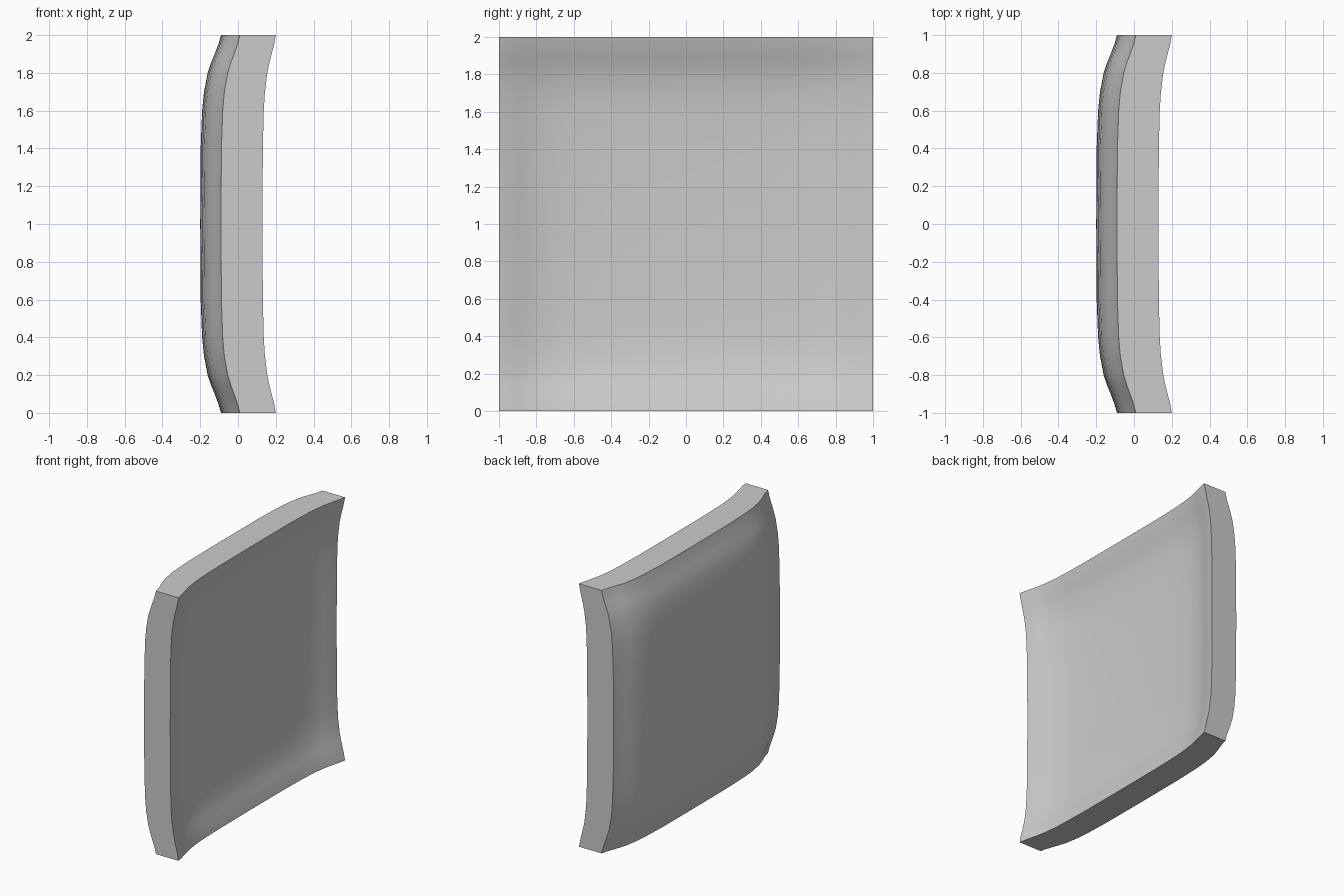
import bpy, bmesh, math

cube = bpy.data.objects.get("Cube")
if cube:
    bpy.data.objects.remove(cube, do_unlink=True)

# One plain material
grey = bpy.data.materials.new("light grey")
grey.use_nodes = True
colour = (0.6, 0.6, 0.6, 1)
grey.diffuse_color = colour
grey.node_tree.nodes["Principled BSDF"].inputs["Base Color"].default_value = colour

# Flare profile: distance from the middle -> share of the full sweep
PROFILE = [(0, 0), (0.4, 0.02), (0.6, 0.09), (0.7, 0.18), (0.8, 0.36),
           (0.85, 0.51), (0.9, 0.69), (0.95, 0.87), (1, 1)]


def flare(t):
    t = abs(t)
    for (t0, g0), (t1, g1) in zip(PROFILE, PROFILE[1:]):
        if t <= t1:
            return g0 + (g1 - g0) * (t - t0) / (t1 - t0)
    return 1


def surface(y, z, middle, sweep, corner_loss):
    gy, gz = flare(y), flare(z)
    return middle + sweep * (gy + gz) - corner_loss * gy * gz


# Grid lines, denser towards the rim
half = [t for t, _ in PROFILE[1:]]
lines = [-t for t in reversed(half)] + [0] + half
n = len(lines)

bm = bmesh.new()


def sheet(middle, sweep, corner_loss, flip):
    grid = [[bm.verts.new((surface(y, z, middle, sweep, corner_loss), y, z + 1))
             for z in lines] for y in lines]
    for i in range(n - 1):
        for j in range(n - 1):
            quad = [grid[i][j], grid[i + 1][j], grid[i + 1][j + 1], grid[i][j + 1]]
            bm.faces.new(quad[::-1] if flip else quad)
    return grid


# Dished side, bulging side
dish = sheet(0.03, 0.10, 0.03, False)
bulge = sheet(-0.20, 0.11, 0.01, True)


# Flat rim joining the two sheets
def border(g):
    return ([g[i][0] for i in range(n - 1)] + [g[-1][j] for j in range(n - 1)]
            + [g[i][-1] for i in range(n - 1, 0, -1)] + [g[0][j] for j in range(n - 1, 0, -1)])


a, b = border(dish), border(bulge)
for k in range(len(a)):
    m = (k + 1) % len(a)
    bm.faces.new((a[k], b[k], b[m], a[m]))
bmesh.ops.recalc_face_normals(bm, faces=bm.faces)

mesh = bpy.data.meshes.new("curved_panel")
bm.to_mesh(mesh)
bm.free()
panel = bpy.data.objects.new("curved_panel", mesh)
bpy.context.collection.objects.link(panel)
mesh.materials.append(grey)

# Smooth sheets with crisp rim edges
bpy.context.view_layer.objects.active = panel
panel.select_set(True)
bpy.ops.object.shade_smooth_by_angle(angle=math.radians(40))
